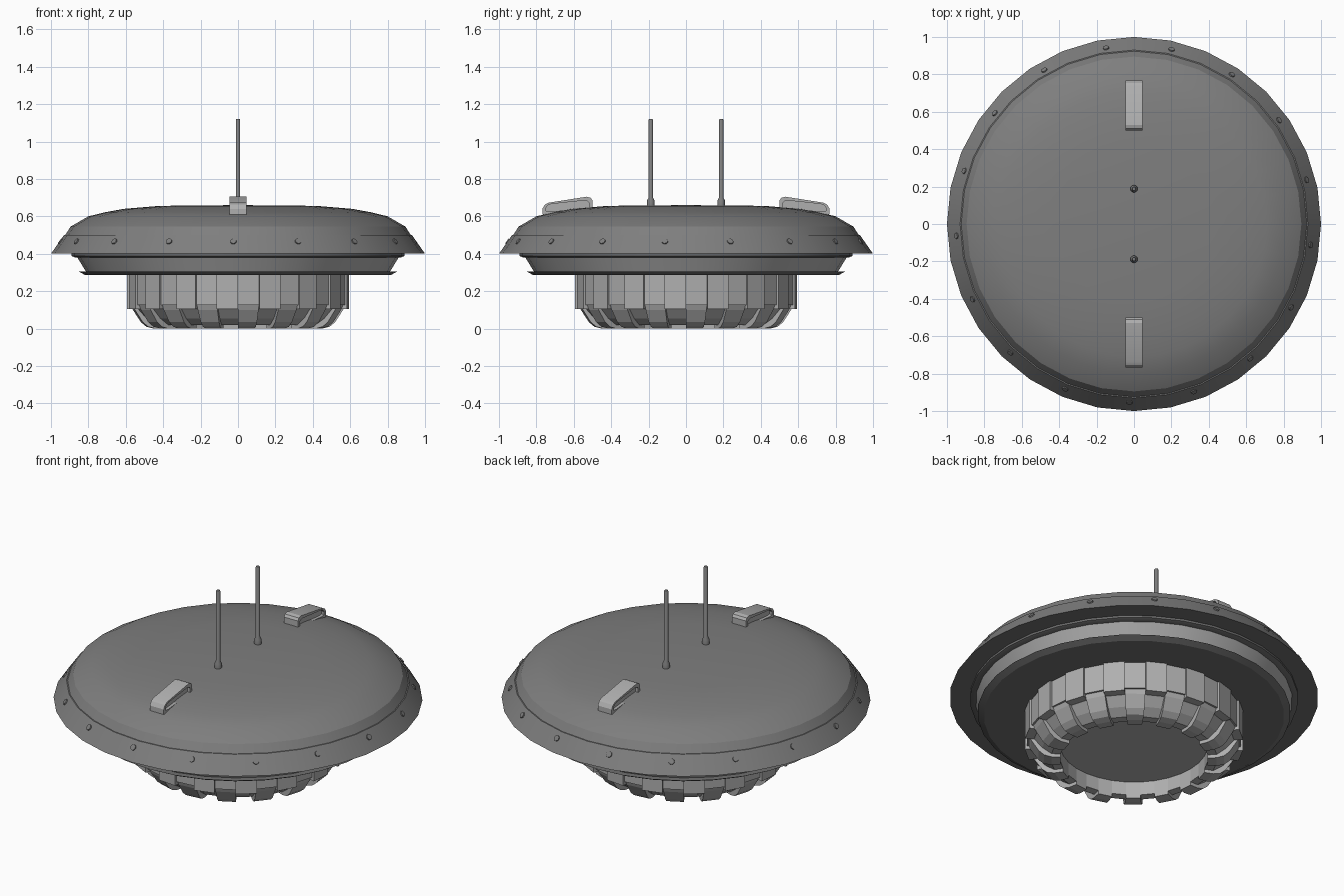
import bpy, bmesh, math
from mathutils import Vector, Matrix

cube = bpy.data.objects.get("Cube")
if cube:
    bpy.data.objects.remove(cube)


def material(name, value):
    mat = bpy.data.materials.new(name)
    mat.use_nodes = True
    colour = (value, value, value, 1)
    mat.diffuse_color = colour
    mat.node_tree.nodes["Principled BSDF"].inputs["Base Color"].default_value = colour
    return mat


HULL = material("hull_grey", 0.21)
UNDER = material("underside_dark_grey", 0.16)
TRIM = material("trim_light_grey", 0.43)
SEGS = 32
STEP = math.tau / SEGS


def around(radius, z, angle):
    # angle is measured from the front (-y) towards +x
    return Vector((radius * math.sin(angle), -radius * math.cos(angle), z))


def finish(name, bm, mats, smooth=None):
    bmesh.ops.remove_doubles(bm, verts=bm.verts, dist=1e-5)
    bmesh.ops.recalc_face_normals(bm, faces=bm.faces)
    mesh = bpy.data.meshes.new(name)
    bm.to_mesh(mesh)
    bm.free()
    obj = bpy.data.objects.new(name, mesh)
    bpy.context.collection.objects.link(obj)
    for mat in mats:
        mesh.materials.append(mat)
    if smooth:
        bpy.ops.object.select_all(action="DESELECT")
        obj.select_set(True)
        bpy.context.view_layer.objects.active = obj
        bpy.ops.object.shade_smooth_by_angle(angle=math.radians(smooth))
    return obj


def lathe(bm, profile, segs=SEGS):
    # Revolve a profile that starts and ends on the axis
    rings = []
    for r, z in profile:
        if r == 0:
            rings.append([bm.verts.new((0, 0, z))] * segs)
        else:
            rings.append([bm.verts.new(around(r, z, math.tau * i / segs)) for i in range(segs)])
    for low, high in zip(rings, rings[1:]):
        for i in range(segs):
            j = (i + 1) % segs
            corners = list(dict.fromkeys((low[i], low[j], high[j], high[i])))
            bm.faces.new(corners)


def sector(bm, profile, start, end):
    # Closed block: a cross-section swept between two angles
    a = [bm.verts.new(around(r, z, start)) for r, z in profile]
    b = [bm.verts.new(around(r, z, end)) for r, z in profile]
    bm.faces.new(a)
    bm.faces.new(b[::-1])
    for i in range(len(a)):
        j = (i + 1) % len(a)
        bm.faces.new((a[i], b[i], b[j], a[j]))


# Domed hull with a flared rim band
bm = bmesh.new()
lathe(bm, [(0, .4), (1, .4), (.93, .5), (.924, .5), (.895, .545), (.8, .6),
           (.71, .622), (.61, .64), (.42, .656), (0, .66)])
hull = finish("hull", bm, [HULL, UNDER], 25)
for face in hull.data.polygons:
    if face.normal.z < -.9:
        face.material_index = 1

# Rivets on the rim band
bm = bmesh.new()
COUNT = 17
for k in range(COUNT):
    angle = math.radians(-1.5) + math.tau * k / COUNT
    # Sit on the flat facet between two hull corners
    offset = angle % STEP - STEP / 2
    apothem = math.cos(STEP / 2) / math.cos(offset)
    out = around(.82, .57, angle).normalized()
    turn = Vector((0, 0, 1)).rotation_difference(out).to_matrix().to_4x4()
    place = Matrix.Translation(around(.955 * apothem, .465, angle)) @ turn
    bmesh.ops.create_cone(bm, cap_ends=True, segments=10, radius1=.018,
                          radius2=.016, depth=.012, matrix=place)
finish("rim_rivets", bm, [HULL])

# Flanges and the tapered collar under the hull
bm = bmesh.new()
lathe(bm, [(0, .402), (.89, .402), (.89, .388), (.87, .38), (0, .38)])
finish("upper_flange", bm, [UNDER], 25)
bm = bmesh.new()
lathe(bm, [(0, .385), (.862, .385), (.81, .3), (0, .3)])
finish("collar", bm, [TRIM], 25)
bm = bmesh.new()
lathe(bm, [(0, .304), (.85, .304), (.815, .285), (0, .285)])
finish("lower_flange", bm, [UNDER], 25)

# Drum core with a round recess in its base
bm = bmesh.new()
lathe(bm, [(0, .29), (.565, .29), (.565, .125), (.54, .1), (.5, .055),
           (.45, .02), (.4, .02), (.4, .1), (0, .1)])
finish("drum_core", bm, [TRIM])

# Drum panels, alternately high and low
bm = bmesh.new()
for k in range(SEGS):
    radius, base = ((.582, .125), (.594, .105))[k % 2]
    sector(bm, [(.54, .288), (radius, .288), (radius, base), (.54, base)],
           k * STEP, (k + 1) * STEP)
finish("drum_panels", bm, [TRIM])

# Curved ribs under every second panel
bm = bmesh.new()
for k in range(0, SEGS, 2):
    sector(bm, [(.572, .126), (.562, .1), (.52, .035), (.49, .01), (.45, 0),
                (.4, 0), (.4, .04), (.44, .05), (.5, .126)],
           k * STEP, (k + 1) * STEP)
finish("drum_ribs", bm, [TRIM])


def side_block(bm, outline, half_width, side):
    # Extrude a (y, z) outline across x
    a = [bm.verts.new((-half_width, side * y, z)) for y, z in outline]
    b = [bm.verts.new((half_width, side * y, z)) for y, z in outline]
    return a, b


OUTER = [(.5, .64), (.5, .685), (.51, .699), (.53, .705), (.735, .673),
         (.755, .662), (.768, .64), (.768, .61), (.74, .605)]
CENTRE = Vector((.63, .655))
INNER = [tuple(CENTRE + Vector(((y - CENTRE.x) * .86, (z - CENTRE.y) * .6)))
         for y, z in OUTER]

for side, where in ((-1, "front"), (1, "back")):
    # Handle: hollow loop with a recessed core
    bm = bmesh.new()
    a, b = side_block(bm, OUTER, .046, side)
    c, d = side_block(bm, INNER, .046, side)
    e, f = side_block(bm, INNER, .028, side)
    n = len(a)
    for i in range(n):
        j = (i + 1) % n
        for p, q in ((a, b), (a, c), (b, d), (c, e), (d, f)):
            bm.faces.new((p[i], p[j], q[j], q[i]))
    bm.faces.new(e)
    bm.faces.new(f)
    finish(where + "_handle", bm, [TRIM], 25)

    # Antenna with a wider socket
    bm = bmesh.new()
    lathe(bm, [(0, .65), (.02, .65), (.02, .685), (.012, .7), (.012, 1.115),
               (.009, 1.12), (0, 1.12)], 12)
    bmesh.ops.translate(bm, verts=bm.verts, vec=(0, side * .188, 0))
    finish(where + "_antenna", bm, [HULL], 35)
